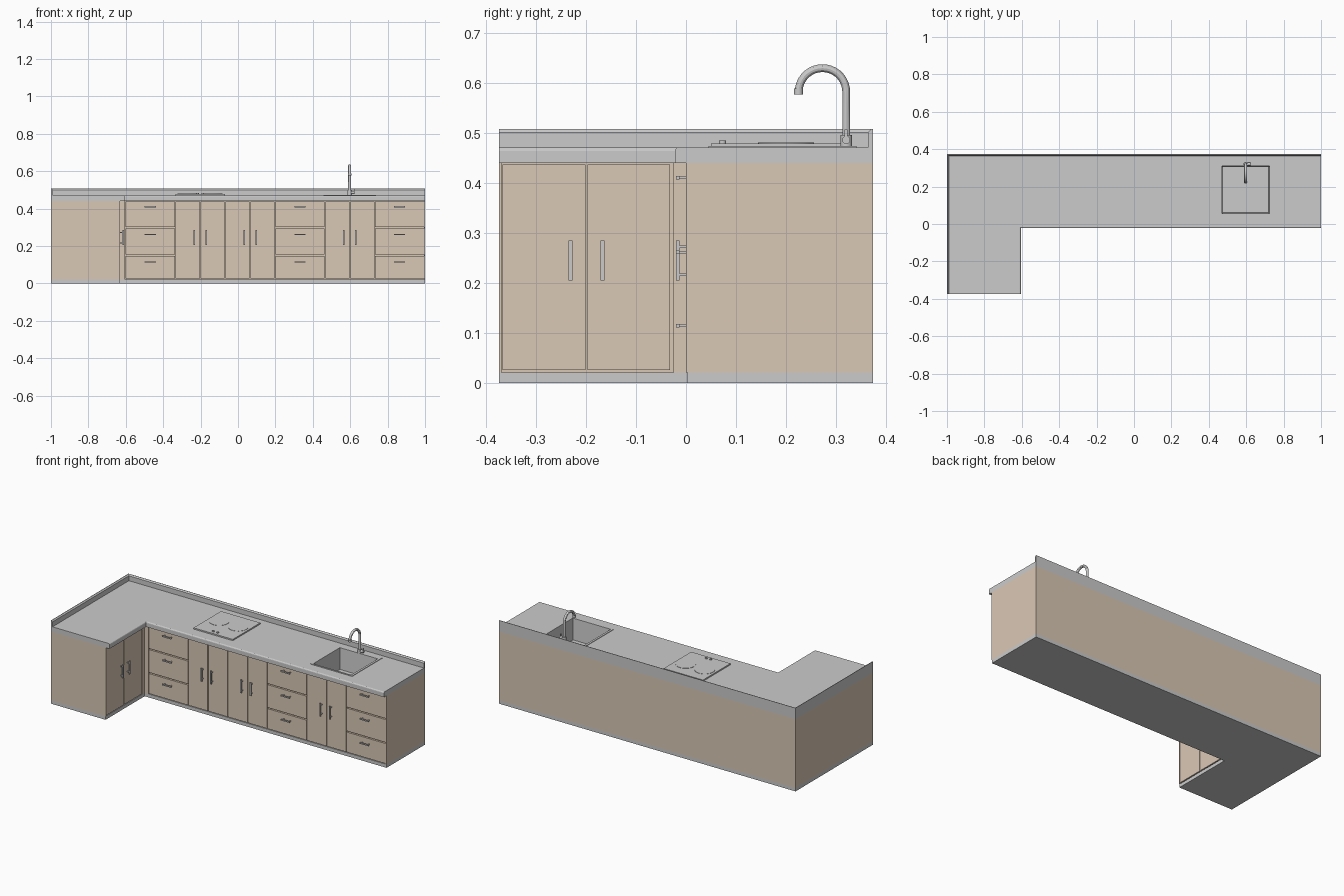
import bpy, bmesh, math
from mathutils import Vector

if "Cube" in bpy.data.objects:
    bpy.data.objects.remove(bpy.data.objects["Cube"])

wood = bpy.data.materials.new("wood")
wood.diffuse_color = (0.70, 0.58, 0.46, 1)
wood.use_nodes = True
wood.node_tree.nodes["Principled BSDF"].inputs["Base Color"].default_value = wood.diffuse_color


def finish(bm, name, mat=None):
    bmesh.ops.recalc_face_normals(bm, faces=bm.faces)
    me = bpy.data.meshes.new(name)
    bm.to_mesh(me)
    bm.free()
    ob = bpy.data.objects.new(name, me)
    bpy.context.collection.objects.link(ob)
    if mat:
        me.materials.append(mat)
    return ob


def add_box(bm, x0, x1, y0, y1, z0, z1):
    r = bmesh.ops.create_cube(bm, size=1)
    for v in r["verts"]:
        v.co = ((x0 + x1) / 2 + v.co.x * (x1 - x0),
                (y0 + y1) / 2 + v.co.y * (y1 - y0),
                (z0 + z1) / 2 + v.co.z * (z1 - z0))


def box(name, *dims, mat=None):
    bm = bmesh.new()
    add_box(bm, *dims)
    return finish(bm, name, mat)


def prism(name, pts, z0, z1, mat=None, bevel=0, segs=1, inner=()):
    """Extrude an outline; bevel top edges joining consecutive 'inner' points."""
    bm = bmesh.new()
    f = bm.faces.new([bm.verts.new((x, y, z0)) for x, y in pts])
    r = bmesh.ops.extrude_face_region(bm, geom=[f])
    top = [g for g in r["geom"] if isinstance(g, bmesh.types.BMVert)]
    for v in top:
        v.co.z = z1
    if bevel:
        sel = [v for v in top if any((v.co.xy - Vector(pts[i])).length < 1e-4 for i in inner)]
        edges = [e for e in bm.edges if e.verts[0] in sel and e.verts[1] in sel]
        bmesh.ops.bevel(bm, geom=edges, offset=bevel, segments=segs, profile=0.5, affect='EDGES')
    return finish(bm, name, mat)


def ell(yf, xi, yi, xr):
    return [(-1, yf), (xi, yf), (xi, yi), (xr, yi), (xr, 0.373), (-1, 0.373)]


def cylinder(name, x, y, z0, z1, r, segs=32):
    bpy.ops.mesh.primitive_cylinder_add(vertices=segs, radius=r, depth=z1 - z0,
                                        location=(x, y, (z0 + z1) / 2))
    ob = bpy.context.object
    ob.name = name
    bpy.ops.object.shade_smooth_by_angle()
    return ob


# Plinth, carcass, end panels and worktop
prism("plinth", ell(-0.373, -0.632, 0.003, 1), 0, 0.021)
carcass = prism("carcass", ell(-0.368, -0.642, 0.012, 0.995), 0.021, 0.44, wood)
worktop = prism("worktop", ell(-0.373, -0.605, -0.022, 1), 0.44, 0.471,
                bevel=0.007, segs=3, inner=(1, 2, 3))
prism("backsplash", [(-1, -0.373), (-0.99, -0.373), (-0.99, 0.363), (1, 0.363),
                     (1, 0.373), (-1, 0.373)], 0.471, 0.508,
      bevel=0.007, inner=(1, 2, 3))
box("leg_end_panel", -1, -0.63, -0.373, -0.368, 0.021, 0.44, mat=wood)
box("right_end_panel", 0.995, 1, 0, 0.373, 0.021, 0.44, mat=wood)
box("corner_filler_front", -0.642, -0.603, 0, 0.012, 0.021, 0.44, mat=wood)
box("corner_filler_side", -0.642, -0.63, -0.025, 0, 0.021, 0.44, mat=wood)

# Sink opening cut through worktop and carcass
cutter = box("sink_cutter", 0.468, 0.727, 0.053, 0.312, 0.335, 0.60)
cutter.hide_render = True
cutter.hide_viewport = True
for ob in (carcass, worktop):
    m = ob.modifiers.new("sink_hole", 'BOOLEAN')
    m.operation = 'DIFFERENCE'
    m.solver = 'EXACT'
    m.object = cutter

# Sink: flat rim stepping into a basin
bm = bmesh.new()
loops = []
for x0, x1, y0, y1, z in [(0.457, 0.738, 0.045, 0.340, 0.470), (0.457, 0.738, 0.045, 0.340, 0.474),
                          (0.470, 0.725, 0.055, 0.310, 0.474), (0.476, 0.719, 0.061, 0.304, 0.345)]:
    loops.append([bm.verts.new(c) for c in ((x0, y0, z), (x1, y0, z), (x1, y1, z), (x0, y1, z))])
for a, b in zip(loops, loops[1:]):
    for i in range(4):
        j = (i + 1) % 4
        bm.faces.new((a[i], a[j], b[j], b[i]))
bm.faces.new(loops[-1])
finish(bm, "sink")
cylinder("sink_drain", 0.598, 0.18, 0.345, 0.348, 0.02)

# Tap: swan neck tube, base, nozzle and side lever
cu = bpy.data.curves.new("tap_neck", 'CURVE')
cu.dimensions = '3D'
cu.bevel_depth = 0.0078
cu.bevel_resolution = 4
cu.use_fill_caps = True
path = [(0.32, 0.474), (0.32, 0.53)]
path += [(0.2725 + 0.0475 * math.cos(math.radians(a)), 0.5817 + 0.0475 * math.sin(math.radians(a)))
         for a in range(0, 181, 10)]
sp = cu.splines.new('POLY')
sp.points.add(len(path) - 1)
for p, (y, z) in zip(sp.points, path):
    p.co = (0.597, y, z, 1)
neck = bpy.data.objects.new("tap_neck", cu)
bpy.context.collection.objects.link(neck)
bpy.context.view_layer.objects.active = neck
neck.select_set(True)
bpy.ops.object.convert(target='MESH')
bpy.ops.object.shade_smooth_by_angle()
cylinder("tap_nozzle", 0.597, 0.2245, 0.577, 0.589, 0.0093, 24)
cylinder("tap_base", 0.597, 0.32, 0.474, 0.496, 0.0115, 24)
lever = cylinder("tap_lever", 0.614, 0.32, 0.477, 0.495, 0.008, 24)
lever.rotation_euler.y = math.pi / 2
box("tap_lever_arm", 0.619, 0.624, 0.317, 0.323, 0.484, 0.507)

# Hob with two burners and two knobs
box("hob", -0.335, -0.07, 0.05, 0.315, 0.471, 0.479)
for i, s in enumerate((-1, 1)):
    cylinder(f"burner_{i}", -0.2025 + s * 0.064, 0.20, 0.479, 0.4805, 0.056, 40)
    cylinder(f"hob_knob_{i}", -0.2025 + s * 0.014, 0.073, 0.479, 0.485, 0.007, 20)


def front(name, c, w, z0, z1, handle_c, handle_z, upright, leg=False):
    """A door or drawer front plus its bar handle on two posts."""
    def place(n, a0, a1, d0, d1, b0, b1, bm):
        if leg:
            add_box(bm, -0.63 - d1, -0.63 - d0, a0, a1, b0, b1)
        else:
            add_box(bm, a0, a1, d0, d1, b0, b1)
    bm = bmesh.new()
    place(name, c - w / 2 + 0.002, c + w / 2 - 0.002, 0, 0.012, z0, z1, bm)
    finish(bm, name, wood)
    bm = bmesh.new()
    hl, hw = (0.04, 0.004) if upright else (0.03, 0.0035)
    da, dz = (hw, hl) if upright else (hl, hw)
    place(name, handle_c - da, handle_c + da, -0.020, -0.013,
          handle_z - dz, handle_z + dz, bm)
    for s in (-1, 1):
        pa, pz = (0, s * 0.028) if upright else (s * 0.022, 0)
        place(name, handle_c + pa - 0.0025, handle_c + pa + 0.0025, -0.013, 0,
              handle_z + pz - 0.0025, handle_z + pz + 0.0025, bm)
    finish(bm, name + "_handle")


def door_pair(name, c, w, leg=False):
    for n, s in (("left", -1), ("right", 1)):
        front(f"{name}_{n}", c + s * w / 2, w, 0.026, 0.437, c + s * 0.032, 0.245, True, leg)


# Door pairs and drawer stacks
for i, c in enumerate((-0.2025, 0.0645, 0.5985)):
    door_pair(f"door_{i}", c, 0.1335)
door_pair("leg_door", -0.199, 0.169, leg=True)
for i, c in enumerate((-0.469, 0.3315, 0.8635)):
    for j, (z0, z1, hz) in enumerate(((0.026, 0.148, 0.115), (0.155, 0.294, 0.262), (0.301, 0.437, 0.410))):
        front(f"drawer_{i}_{j}", c, 0.2665, z0, z1, c, hz, False)
